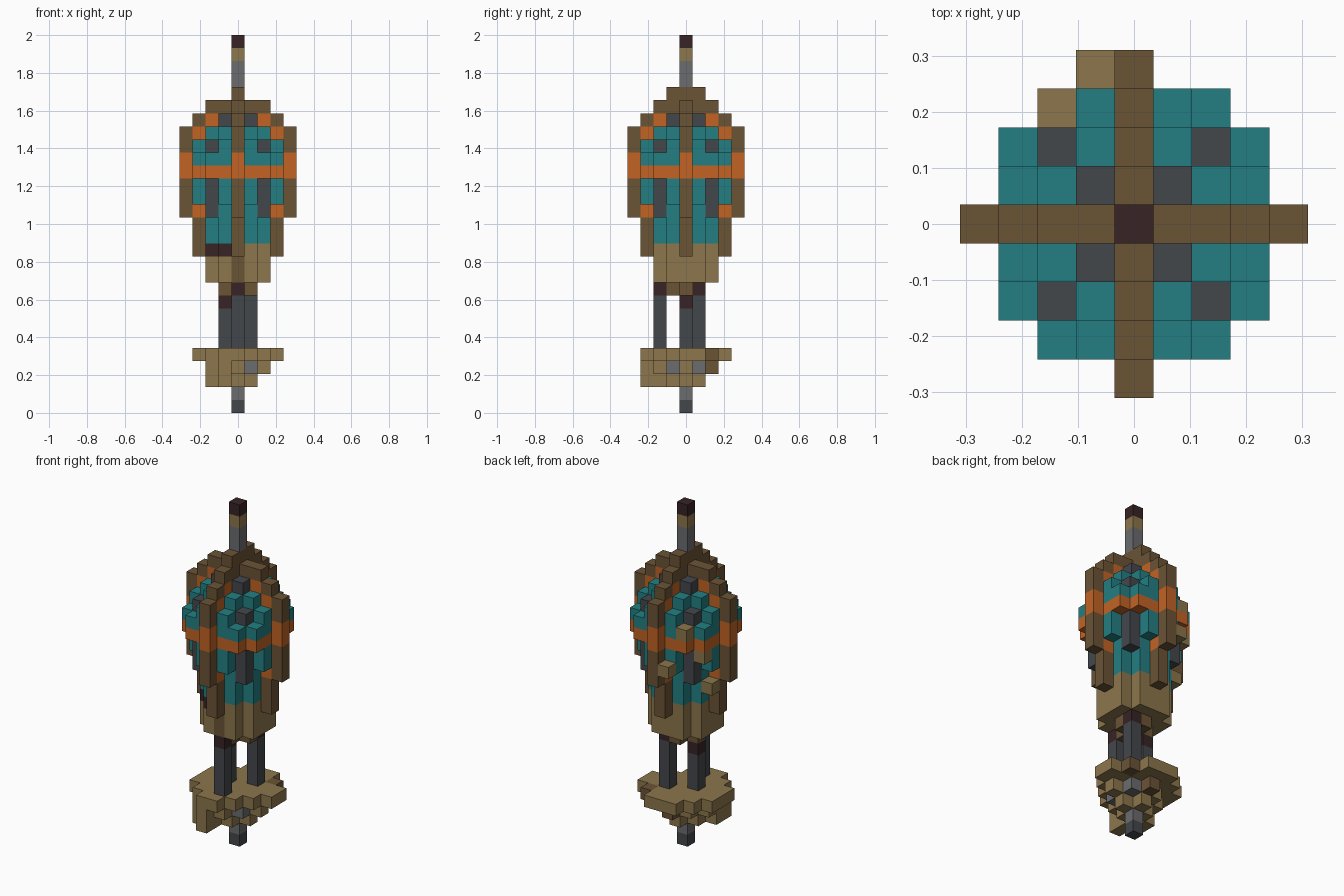
import bpy
import bmesh
from mathutils import Vector

if "Cube" in bpy.data.objects:
    bpy.data.objects.remove(bpy.data.objects["Cube"], do_unlink=True)

U = 2 / 29          # edge length of one block


def srgb(r, g, b):
    return tuple(((c / 255 + 0.055) / 1.055) ** 2.4 for c in (r, g, b)) + (1,)


COLOURS = {
    "teal": srgb(35, 127, 131),
    "orange": srgb(194, 99, 36),
    "brown": srgb(106, 83, 53),
    "tan": srgb(140, 118, 76),
    "dark_grey": srgb(67, 71, 75),
    "light_grey": srgb(107, 108, 110),
    "maroon": srgb(55, 35, 37),
}
MATERIALS = {}
for label, colour in COLOURS.items():
    mat = bpy.data.materials.new(label)
    mat.use_nodes = True
    mat.diffuse_color = colour
    bsdf = mat.node_tree.nodes["Principled BSDF"]
    bsdf.inputs["Base Color"].default_value = colour
    bsdf.inputs["Roughness"].default_value = 0.9
    MATERIALS[label] = mat

cells = {}          # (x, y, level) -> (part, colour)


def column(part, colour, x, y, low, high=None):
    for k in range(low, (low if high is None else high) + 1):
        cells[x, y, k] = (part, colour)


def quadrants(part, colour, a, b, low, high=None):
    """Same column in all four quadrants, with x and y also swapped."""
    for sx in (-1, 1):
        for sy in (-1, 1):
            for x, y in {(a, b), (b, a)}:
                column(part, colour, sx * x, sy * y, low, high)


def cross(part, colour, r, low, high=None):
    """Same column on the four arms at distance r from the axis."""
    for x, y in ((r, 0), (-r, 0), (0, r), (0, -r)):
        column(part, colour, x, y, low, high)


# Balloon envelope
quadrants("envelope", "teal", 1, 1, 13, 21)
quadrants("envelope", "dark_grey", 1, 1, 22)
quadrants("envelope", "teal", 1, 2, 13, 21)
quadrants("envelope", "dark_grey", 2, 2, 15, 20)
quadrants("envelope", "teal", 1, 3, 16, 20)
quadrants("envelope", "teal", 2, 3, 19)
for a, b in ((1, 1), (1, 2), (2, 2), (1, 3), (2, 3)):
    quadrants("envelope", "orange", a, b, 18)

# Tan skirt below the envelope
for a, b in ((1, 1), (1, 2)):
    quadrants("skirt", "tan", a, b, 10, 12)
for r in (0, 1, 2):
    cross("skirt", "tan", r, 10, 11)
column("skirt", "brown", 0, -2, 10, 11)
for x, y in ((-2, -1), (-1, -2)):
    column("skirt", "maroon", x, y, 12)

# Crossed ribs with an orange lining and belt
for r, low, high in ((0, 12, 24), (1, 12, 23), (2, 12, 23), (3, 12, 22), (4, 15, 21)):
    cross("ribs", "brown", r, low, high)
    cross("ribs", "orange", r, 18, 19)
for r, k in ((2, 22), (3, 21), (3, 15)):
    cross("ribs", "orange", r, k)
for y in (-1, 1):
    column("ribs", "brown", 0, y, 24)

# Loose patches on the back
for x, y, k in ((-2, 3, 19), (-1, 4, 16), (-3, 2, 17), (-3, 1, 14)):
    column("patches", "tan", x, y, k)

# Spire
column("spire", "light_grey", 0, 0, 25, 26)
column("spire", "tan", 0, 0, 27)
column("spire", "maroon", 0, 0, 28)

# Collar and three struts
for r in (0, 1):
    cross("collar", "brown", r, 9)
for x, y, top in ((0, -2, 9), (1, 1, 9), (-1, 0, 8)):
    column("struts", "dark_grey", x, y, 5, top - 1)
    column("struts", "maroon", x, y, top)

# Basket narrowing downwards
for x in range(-3, 4):
    for y in range(-3, 4):
        reach = abs(x) + abs(y)
        if reach <= 4 and y - x >= -3:
            column("basket", "tan", x, y, 4)
        if reach <= 2:
            column("basket", "tan", x, y, 3)
        if reach <= 1:
            column("basket", "tan", x, y, 2)
for x, y in ((-1, -3), (-1, -2), (-2, -2), (-2, -1)):
    column("basket", "tan", x, y, 2, 4)
for y in (-1, 1):
    column("basket", "light_grey", 1, y, 3)
column("basket", "brown", 0, 2, 3)
column("basket", "brown", 2, 2, 4)

# Foot peg
column("peg", "light_grey", 0, 0, 1)
column("peg", "dark_grey", 0, 0, 0)


# Build one object per part from the exposed block faces
SIDES = [Vector(v) for v in ((1, 0, 0), (-1, 0, 0), (0, 1, 0), (0, -1, 0), (0, 0, 1), (0, 0, -1))]


def build(part):
    own = {c: v[1] for c, v in cells.items() if v[0] == part}
    used = sorted(set(own.values()))
    bm = bmesh.new()
    for cell, colour in own.items():
        centre = Vector(cell) + Vector((0, 0, 0.5))
        for n in SIDES:
            if tuple(int(c) for c in Vector(cell) + n) in cells:
                continue
            u = Vector((n.y, n.z, n.x))
            w = n.cross(u)
            corners = (-u - w, u - w, u + w, w - u)
            face = bm.faces.new([bm.verts.new((centre + (n + d) / 2) * U) for d in corners])
            face.material_index = used.index(colour)
    bmesh.ops.remove_doubles(bm, verts=bm.verts[:], dist=U / 100)
    mesh = bpy.data.meshes.new(part)
    bm.to_mesh(mesh)
    bm.free()
    for colour in used:
        mesh.materials.append(MATERIALS[colour])
    bpy.context.collection.objects.link(bpy.data.objects.new(part, mesh))


for part in sorted({v[0] for v in cells.values()}):
    build(part)
